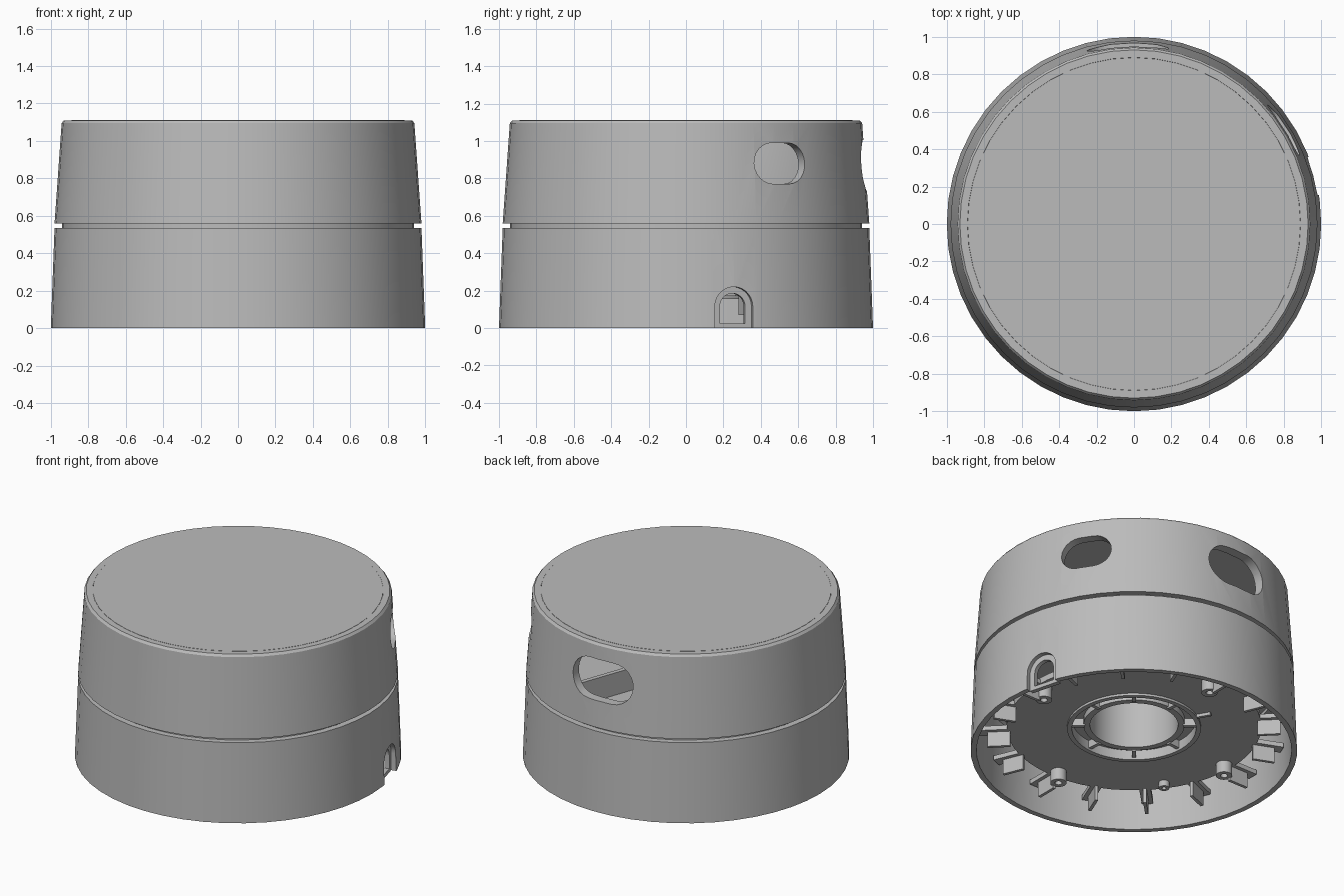
import bpy, bmesh
from math import cos, sin, pi, radians
from mathutils import Matrix, Vector

old = bpy.data.objects.get("Cube")
if old:
    bpy.data.objects.remove(old)

grey = bpy.data.materials.new("grey_plastic")
grey.use_nodes = True
grey.diffuse_color = (0.5, 0.5, 0.5, 1)
grey.node_tree.nodes["Principled BSDF"].inputs["Base Color"].default_value = (0.5, 0.5, 0.5, 1)


def finish(name, bm, matrix=Matrix()):
    """Turn a bmesh into a smooth-by-angle object."""
    bmesh.ops.recalc_face_normals(bm, faces=bm.faces)
    bm.transform(matrix)
    mesh = bpy.data.meshes.new(name)
    bm.to_mesh(mesh)
    bm.free()
    obj = bpy.data.objects.new(name, mesh)
    bpy.context.collection.objects.link(obj)
    mesh.materials.append(grey)
    smooth(obj)
    return obj


def smooth(obj):
    bpy.ops.object.select_all(action="DESELECT")
    obj.select_set(True)
    bpy.context.view_layer.objects.active = obj
    bpy.ops.object.shade_smooth_by_angle(angle=radians(30))


def lathe(name, profile, centre=(0, 0), sides=48):
    """Spin a closed (radius, z) outline around a vertical axis."""
    bm = bmesh.new()
    rings = [[bm.verts.new((r * cos(2 * pi * i / sides), r * sin(2 * pi * i / sides), z))
              for r, z in profile] for i in range(sides)]
    n = len(profile)
    for i in range(sides):
        a, b = rings[i], rings[(i + 1) % sides]
        for j in range(n):
            k = (j + 1) % n
            bm.faces.new((a[j], b[j], b[k], a[k]))
    return finish(name, bm, Matrix.Translation((*centre, 0)))


def tube(name, inner, outer, low, high, centre=(0, 0), sides=48):
    return lathe(name, [(inner, low), (outer, low), (outer, high), (inner, high)], centre, sides)


def disc(name, radius, low, high):
    bm = bmesh.new()
    bmesh.ops.create_cone(bm, cap_ends=True, segments=48, radius1=radius, radius2=radius,
                          depth=high - low)
    return finish(name, bm, Matrix.Translation((0, 0, (low + high) / 2)))


def radial_prism(name, outline, near, far, angle):
    """Extrude a (sideways, z) outline outward along a compass angle."""
    bm = bmesh.new()
    face = bm.faces.new([bm.verts.new((near, s, z)) for s, z in outline])
    out = bmesh.ops.extrude_face_region(bm, geom=[face])["geom"]
    bmesh.ops.translate(bm, vec=Vector((far - near, 0, 0)),
                        verts=[v for v in out if isinstance(v, bmesh.types.BMVert)])
    return finish(name, bm, Matrix.Rotation(radians(angle), 4, "Z"))


def bar(name, near, far, width, low, high, angle):
    w = width / 2
    return radial_prism(name, [(-w, low), (w, low), (w, high), (-w, high)], near, far, angle)


def stadium(width, height, z, steps=12):
    r = height / 2
    pts = []
    for side, start in ((1, -pi / 2), (-1, pi / 2)):
        for i in range(steps + 1):
            a = start + pi * i / steps
            pts.append((side * (width / 2 - r) + r * cos(a), z + r * sin(a)))
    return pts


def arch(width, low, top, steps=14):
    r = width / 2
    curve = [(r * cos(pi * i / steps), top - r + r * sin(pi * i / steps)) for i in range(steps + 1)]
    return [(r, low)] + curve + [(-r, low)]


def cut(obj, cutter):
    mod = obj.modifiers.new("opening", "BOOLEAN")
    mod.object = cutter
    mod.operation = "DIFFERENCE"
    mod.solver = "EXACT"
    bpy.context.view_layer.update()
    mesh = bpy.data.meshes.new_from_object(obj.evaluated_get(bpy.context.evaluated_depsgraph_get()))
    obj.modifiers.clear()
    obj.data = mesh
    bpy.data.objects.remove(cutter)
    smooth(obj)


# Upper cap with two rounded openings and its flush lid
cap = lathe("upper_cap", [(0.92, 0.56), (0.98, 0.56), (0.942, 1.095), (0.93, 1.11),
                          (0.89, 1.11), (0.88, 1.05)])
cut(cap, radial_prism("side_cutter", stadium(0.32, 0.22, 0.88), 0.7, 1.2, 32))
cut(cap, radial_prism("back_cutter", stadium(0.44, 0.27, 0.87), 0.7, 1.2, 92))
disc("top_lid", 0.889, 1.07, 1.111)

# Lower shell with an arched cable slot
shell = lathe("lower_shell", [(0.965, 0), (1.0, 0), (0.98, 0.535), (0.92, 0.535), (0.92, 0.5), (0.95, 0.48)])
cut(shell, radial_prism("slot_cutter", arch(0.21, -0.1, 0.22), 0.8, 1.2, 15))
frame = radial_prism("slot_frame", arch(0.21, 0, 0.22), 0.93, 0.96, 15)
cut(frame, radial_prism("frame_cutter", arch(0.14, 0.025, 0.185), 0.8, 1.2, 15))

# Neck in the seam and floor between the halves
tube("seam_neck", 0.89, 0.94, 0.49, 0.6)
disc("middle_floor", 0.9, 0.51, 0.55)
for i in range(6):
    bar("floor_rib", 0.3, 0.88, 0.03, 0.54, 0.7, 60 * i + 10)
tube("inner_collar", 0.27, 0.31, 0.54, 0.75)

# Base plate with its stepped centre well
tube("base_plate", 0.40, 0.78, 0.17, 0.21)
tube("well_rim", 0.38, 0.41, 0.155, 0.3)
tube("well_step", 0.28, 0.39, 0.22, 0.25)
tube("well_tube", 0.27, 0.31, 0.18, 0.52)
for i in range(8):
    bar("well_rib", 0.30, 0.39, 0.025, 0.17, 0.24, 45 * i + 5)
bar("plate_stub", 0.41, 0.5, 0.02, 0.15, 0.18, 120)

# Brackets around the plate edge
for i in range(16):
    bar("edge_fin", 0.76, 0.9, 0.02, 0.07, 0.2, 22.5 * i)
    bar("edge_bracket", 0.76, 0.95, 0.07, 0.17, 0.2, 22.5 * i)

# Hollow screw posts and a small boss
for i in range(4):
    a = pi / 2 * i
    tube("screw_post", 0.022, 0.05, 0.09, 0.18, (0.72 * cos(a), 0.72 * sin(a)), 20)
tube("small_boss", 0.014, 0.033, 0.13, 0.18, (0.71 * cos(radians(215)), 0.71 * sin(radians(215))), 16)
